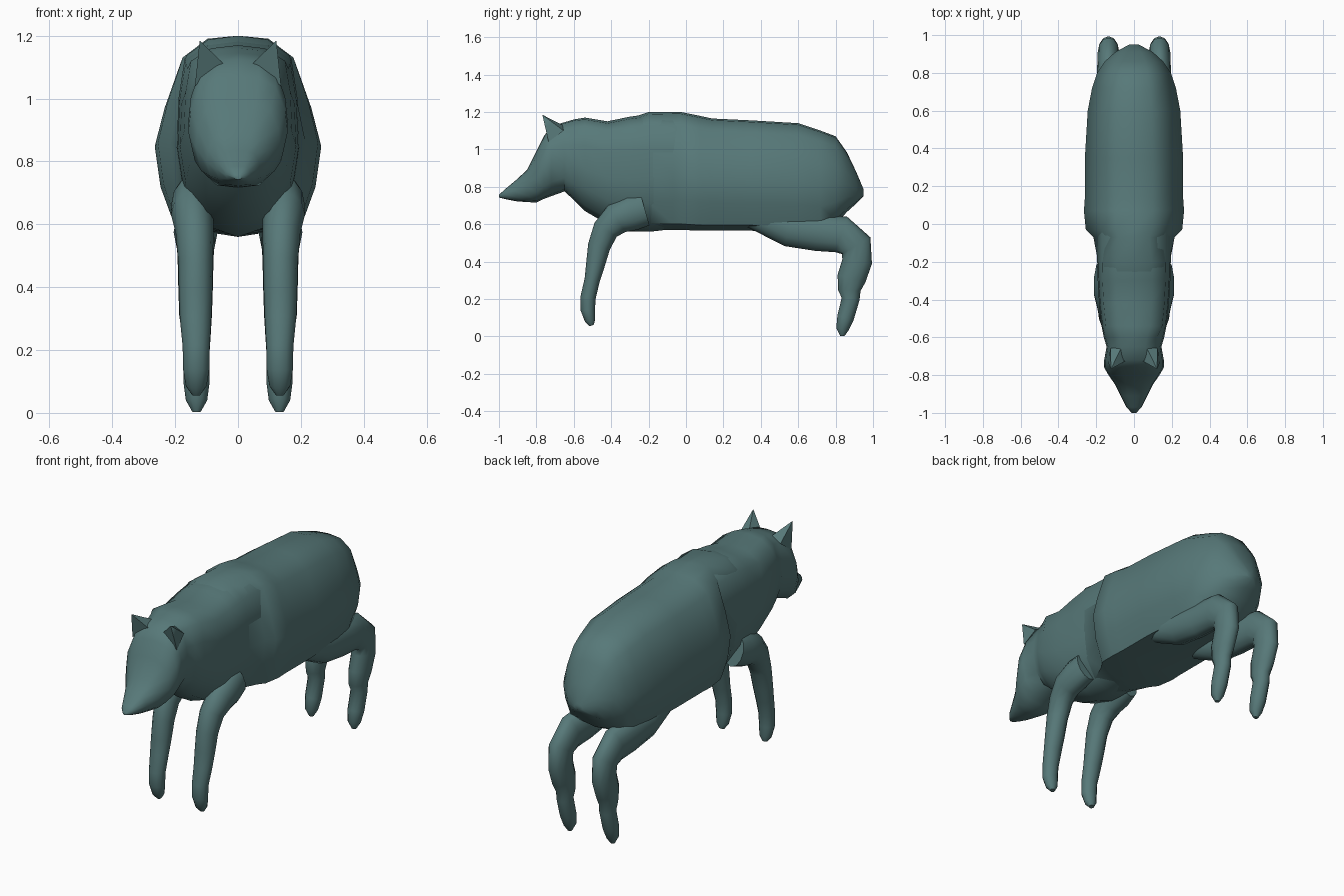
import bpy, bmesh, math
from mathutils import Vector

hide = bpy.data.materials.new("dark teal hide")
hide.diffuse_color = (0.095, 0.19, 0.19, 1)


def loft(name, rings, angle=50):
    """Skin a list of closed point rings and cap both ends."""
    bm = bmesh.new()
    vr = [[bm.verts.new(p) for p in r] for r in rings]
    n = len(vr[0])
    for a, b in zip(vr, vr[1:]):
        for i in range(n):
            j = (i + 1) % n
            bm.faces.new((a[i], a[j], b[j], b[i]))
    bm.faces.new(vr[0][::-1])
    bm.faces.new(vr[-1])
    bmesh.ops.recalc_face_normals(bm, faces=bm.faces)
    me = bpy.data.meshes.new(name)
    bm.to_mesh(me)
    bm.free()
    ob = bpy.data.objects.new(name, me)
    bpy.context.collection.objects.link(ob)
    me.materials.append(hide)
    bpy.ops.object.select_all(action='DESELECT')
    ob.select_set(True)
    bpy.context.view_layer.objects.active = ob
    bpy.ops.object.shade_smooth_by_angle(angle=math.radians(angle))
    return ob


# Half cross-sections: (fraction of half width, fraction of height)
HEAD = [(0, 1), (.42, .985), (.76, .9), (.95, .68), (1, .47), (.87, .2), (.5, .03), (0, 0)]
NECK = [(0, 1), (.5, .98), (.87, .9), (.97, .7), (1, .45), (.9, .24), (.55, .06), (0, 0)]
BODY = [(0, 1), (.38, .985), (.69, .89), (.88, .66), (1, .46), (.93, .25), (.76, .05), (0, 0)]


def ring(y, top, bot, w, sec):
    half = [(x * w, bot + f * (top - bot)) for x, f in sec]
    pts = half + [(-x, z) for x, z in half[-2:0:-1]]
    return [(x, y, z) for x, z in pts]


# Head and neck
loft("head_and_neck", [ring(*r) for r in [
    (-1.0, .757, .743, .012, HEAD), (-.97, .785, .735, .04, HEAD),
    (-.91, .835, .723, .07, HEAD), (-.85, .89, .718, .10, HEAD),
    (-.80, .99, .716, .135, HEAD), (-.76, 1.07, .735, .158, HEAD),
    (-.72, 1.125, .75, .158, HEAD), (-.65, 1.145, .775, .145, HEAD),
    (-.60, 1.16, .73, .16, HEAD), (-.54, 1.17, .67, .172, NECK),
    (-.42, 1.15, .60, .185, NECK), (-.30, 1.175, .56, .192, NECK),
    (-.19, 1.19, .56, .195, NECK), (-.02, 1.18, .58, .195, NECK)]])

# Barrel of the body, slightly overlapping the neck
loft("torso", [ring(*r) for r in [
    (-.30, 1.165, .60, .165, NECK), (-.20, 1.20, .565, .19, NECK),
    (-.07, 1.20, .57, .215, BODY), (-.03, 1.20, .57, .255, BODY),
    (.07, 1.18, .565, .265, BODY), (.14, 1.165, .565, .26, BODY),
    (.35, 1.155, .565, .26, BODY), (.60, 1.14, .56, .245, BODY),
    (.72, 1.10, .56, .222, BODY), (.80, 1.07, .60, .195, BODY),
    (.86, .985, .665, .155, BODY), (.91, .88, .71, .10, BODY),
    (.95, .785, .75, .025, BODY)]])


def leg(name, path, side, sides=12):
    """Bent tube in the side plane; path rows are y, z, x, depth radius, width radius."""
    rings = []
    for i, (y, z, x, r, rx) in enumerate(path):
        a, b = path[max(i - 1, 0)], path[min(i + 1, len(path) - 1)]
        t = Vector((0, b[0] - a[0], b[1] - a[1])).normalized()
        nrm = Vector((0, -t.z, t.y))
        rings.append([Vector((side * x, y, z)) + nrm * r * math.cos(k * math.tau / sides)
                      + Vector((rx * math.sin(k * math.tau / sides), 0, 0))
                      for k in range(sides)])
    loft(name, rings)


FRONT = [(-.22, .68, .14, .09, .06), (-.29, .66, .145, .095, .068), (-.37, .63, .145, .085, .068),
         (-.43, .57, .138, .07, .06), (-.465, .48, .135, .06, .055), (-.485, .38, .135, .05, .053),
         (-.502, .30, .135, .041, .05), (-.523, .21, .133, .041, .043), (-.525, .14, .133, .038, .042),
         (-.513, .085, .133, .028, .033), (-.505, .058, .133, .012, .014)]
HIND = [(.33, .65, .13, .06, .06), (.55, .575, .135, .095, .07), (.70, .555, .135, .098, .065),
        (.83, .545, .135, .10, .06), (.91, .485, .135, .088, .057), (.915, .40, .135, .08, .055),
        (.885, .31, .135, .077, .052), (.873, .245, .132, .06, .045), (.880, .20, .132, .048, .042),
        (.853, .10, .132, .045, .042), (.837, .04, .132, .034, .034), (.836, .003, .132, .012, .013)]

for s, label in ((1, "left"), (-1, "right")):
    leg("front_leg_" + label, FRONT, s)
    leg("hind_leg_" + label, HIND, s)
    # Pointed ear: triangular base shrinking to a tip
    base = [(.045, -.725, 1.11), (.137, -.735, 1.04), (.125, -.655, 1.10), (.07, -.66, 1.13)]
    tip = Vector((.122, -.768, 1.185))
    rings = [[Vector((s * p.x, p.y, p.z)) for p in
              (Vector(b).lerp(tip, f) for b in base)] for f in (0, .5, .97)]
    loft("ear_" + label, rings, 60)
